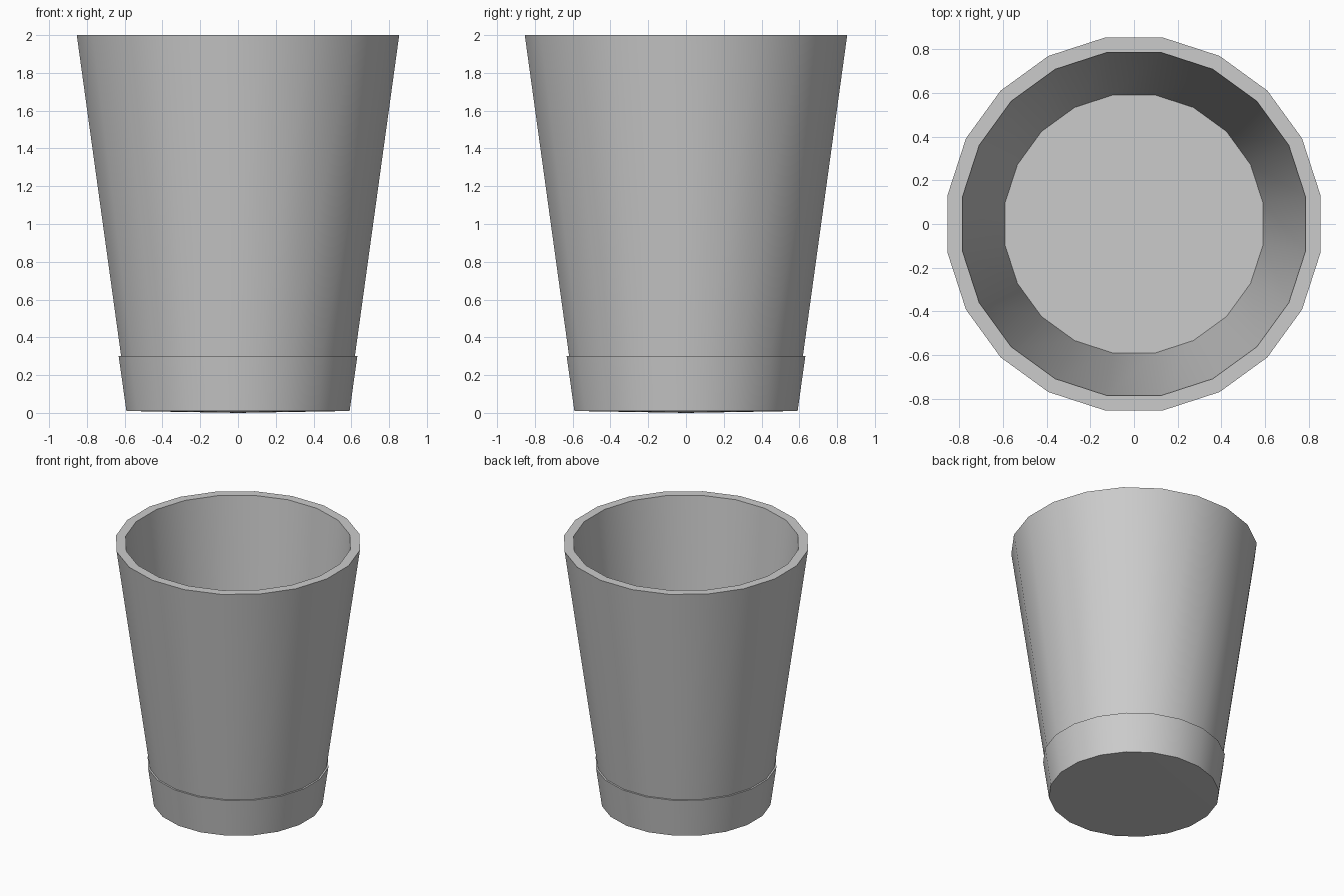
import bpy, bmesh, math

if "Cube" in bpy.data.objects:
    bpy.data.objects.remove(bpy.data.objects["Cube"])

SIDES = 20
HALF = math.pi / SIDES

# Cup cross-section as (flat-to-centre distance, height), from under the base to the inner floor
PROFILE = [
    (0.591, 0.010),   # base edge
    (0.632, 0.302),   # top of base band
    (0.619, 0.302),   # ledge
    (0.8535, 2.0),    # outer rim
    (0.786, 2.0),     # inner rim
    (0.592, 0.05),    # inner floor edge
]


def lathe(name, profile):
    bm = bmesh.new()
    rings = []
    for dist, z in profile:
        r = dist / math.cos(HALF)
        rings.append([bm.verts.new((r * math.cos(HALF * (2 * i + 1)),
                                    r * math.sin(HALF * (2 * i + 1)), z))
                      for i in range(SIDES)])
    for low, high in zip(rings, rings[1:]):
        for i in range(SIDES):
            j = (i + 1) % SIDES
            bm.faces.new((low[i], low[j], high[j], high[i]))
    # Slightly domed underside and flat inner floor
    centre = bm.verts.new((0, 0, 0))
    for i in range(SIDES):
        bm.faces.new((centre, rings[0][(i + 1) % SIDES], rings[0][i]))
    bm.faces.new(rings[-1])
    bmesh.ops.recalc_face_normals(bm, faces=bm.faces[:])
    mesh = bpy.data.meshes.new(name)
    bm.to_mesh(mesh)
    bm.free()
    obj = bpy.data.objects.new(name, mesh)
    bpy.context.collection.objects.link(obj)
    return obj


cup = lathe("cup", PROFILE)
bpy.context.view_layer.objects.active = cup
cup.select_set(True)
bpy.ops.object.shade_smooth_by_angle(angle=math.radians(30))
